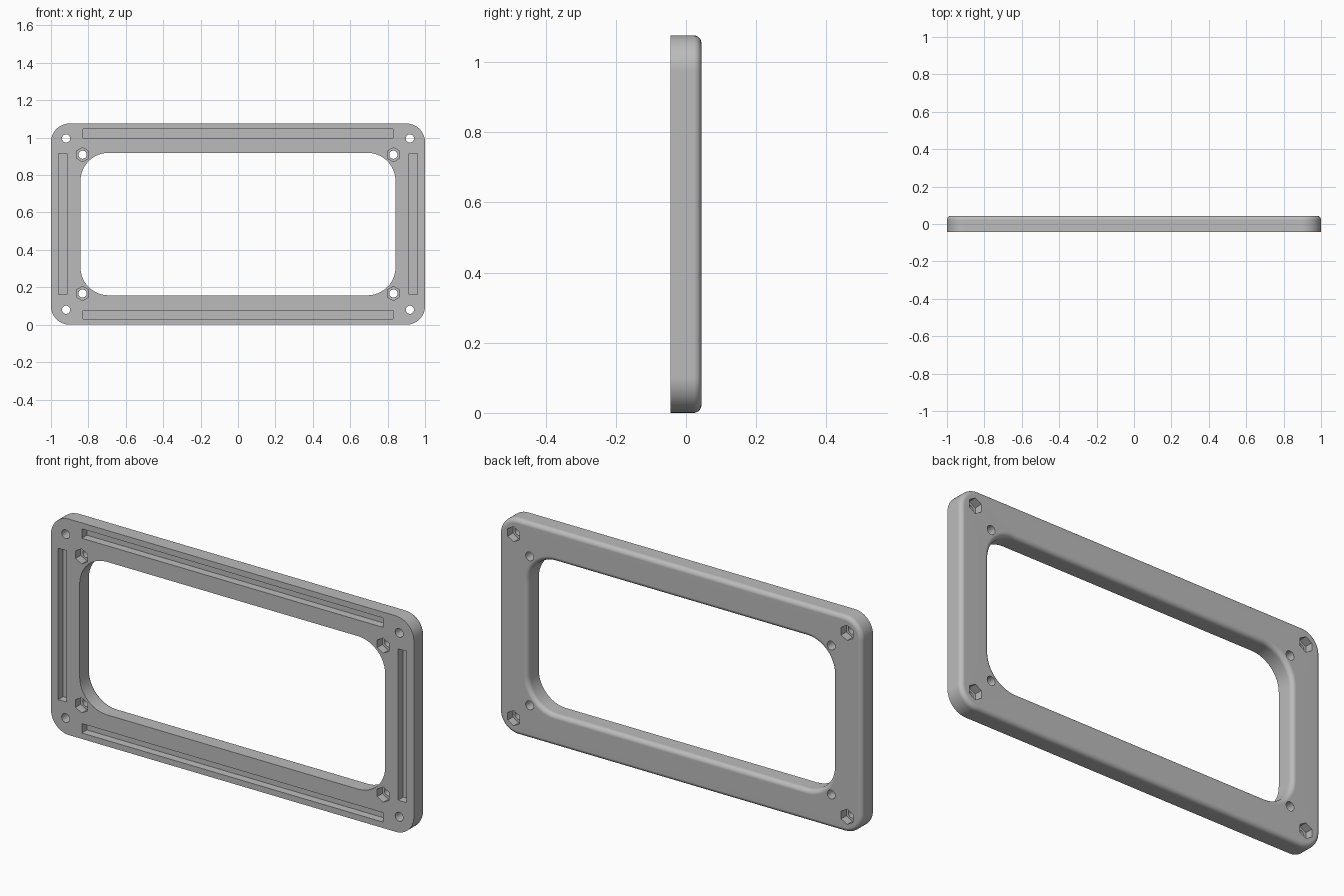
import bpy, bmesh, math
from mathutils import Matrix

cube = bpy.data.objects.get("Cube")
if cube:
    bpy.data.objects.remove(cube, do_unlink=True)

CZ = 0.538           # height of the frame centre
FRONT, BACK = -0.044, 0.044
FILLET = 0.022
ARC = 12             # segments per rounded corner

grey = bpy.data.materials.new("plain grey")
grey.use_nodes = True
colour = (0.5, 0.5, 0.5, 1)
grey.diffuse_color = colour
grey.node_tree.nodes["Principled BSDF"].inputs["Base Color"].default_value = colour


def rounded_rect(bm, half_x, half_z, radius, y):
    """Ring of vertices around a rounded rectangle facing the front."""
    ring = []
    corners = ((1, 1), (-1, 1), (-1, -1), (1, -1))
    for q, (sx, sz) in enumerate(corners):
        for i in range(ARC + 1):
            a = math.pi / 2 * (q + i / ARC)
            ring.append(bm.verts.new((sx * (half_x - radius) + radius * math.cos(a), y,
                                      CZ + sz * (half_z - radius) + radius * math.sin(a))))
    return ring


def new_object(name, bm):
    bmesh.ops.recalc_face_normals(bm, faces=bm.faces)
    mesh = bpy.data.meshes.new(name)
    bm.to_mesh(mesh)
    bm.free()
    mesh.materials.append(grey)
    obj = bpy.data.objects.new(name, mesh)
    bpy.context.collection.objects.link(obj)
    return obj


def add_prism(bm, x, z, radius, sides, y0, y1):
    """Prism along y; six sides give a hexagon with points up and down."""
    turn = Matrix.Translation((x, (y0 + y1) / 2, z)) @ Matrix.Rotation(math.pi / 2, 4, 'X')
    bmesh.ops.create_cone(bm, cap_ends=True, segments=sides, radius1=radius,
                          radius2=radius, depth=y1 - y0, matrix=turn)


def add_box(bm, x, z, sx, sz, y0, y1):
    place = Matrix.Translation((x, (y0 + y1) / 2, z)) @ Matrix.Diagonal((sx, y1 - y0, sz, 1))
    bmesh.ops.create_cube(bm, size=1, matrix=place)


# Frame: closed cross-section swept from outer wall to opening wall
steps = [(FILLET * (1 - math.cos(a)), BACK - FILLET + FILLET * math.sin(a))
         for a in (math.pi / 2 * i / 6 for i in range(7))]
section = [(0, FRONT)] + steps
bm = bmesh.new()
rings = [rounded_rect(bm, 1 - d, CZ - d, 0.1 - d, y) for d, y in section]
rings += [rounded_rect(bm, 0.842 + d, 0.381 + d, 0.15 + d, y) for d, y in reversed(section)]
for a, b in zip(rings, rings[1:] + rings[:1]):
    for i in range(len(a)):
        j = (i + 1) % len(a)
        bm.faces.new((a[i], a[j], b[j], b[i]))
frame = new_object("frame", bm)

# Pockets: front grooves, front and back hexagonal nut recesses
bm = bmesh.new()
for s in (-1, 1):
    add_box(bm, 0, CZ + s * 0.485, 1.66, 0.047, FRONT - 0.05, FRONT + 0.04)
    add_box(bm, s * 0.937, CZ, 0.047, 0.754, FRONT - 0.05, FRONT + 0.04)
    for t in (-1, 1):
        add_prism(bm, s * 0.831, CZ + t * 0.371, 0.038, 6, FRONT - 0.05, FRONT + 0.04)
        add_prism(bm, s * 0.919, CZ + t * 0.458, 0.038, 6, BACK - 0.04, BACK + 0.05)
pockets = new_object("pocket_cutter", bm)

# Through holes for the bolts
bm = bmesh.new()
for s in (-1, 1):
    for t in (-1, 1):
        add_prism(bm, s * 0.831, CZ + t * 0.371, 0.022, 24, -0.2, 0.2)
        add_prism(bm, s * 0.919, CZ + t * 0.458, 0.022, 24, -0.2, 0.2)
holes = new_object("hole_cutter", bm)

for cutter in (pockets, holes):
    cutter.hide_render = True
    mod = frame.modifiers.new(cutter.name, 'BOOLEAN')
    mod.operation = 'DIFFERENCE'
    mod.solver = 'EXACT'
    mod.object = cutter

# Bake the cuts and drop the cutters
bpy.context.view_layer.update()
cut = bpy.data.meshes.new_from_object(frame.evaluated_get(bpy.context.evaluated_depsgraph_get()))
frame.modifiers.clear()
frame.data = cut
for cutter in (pockets, holes):
    bpy.data.objects.remove(cutter, do_unlink=True)

# Smooth fillets, crisp cut edges
bpy.ops.object.select_all(action='DESELECT')
frame.select_set(True)
bpy.context.view_layer.objects.active = frame
bpy.ops.object.shade_smooth_by_angle(angle=math.radians(30))
weighted = frame.modifiers.new("even_shading", 'WEIGHTED_NORMAL')
weighted.keep_sharp = True
